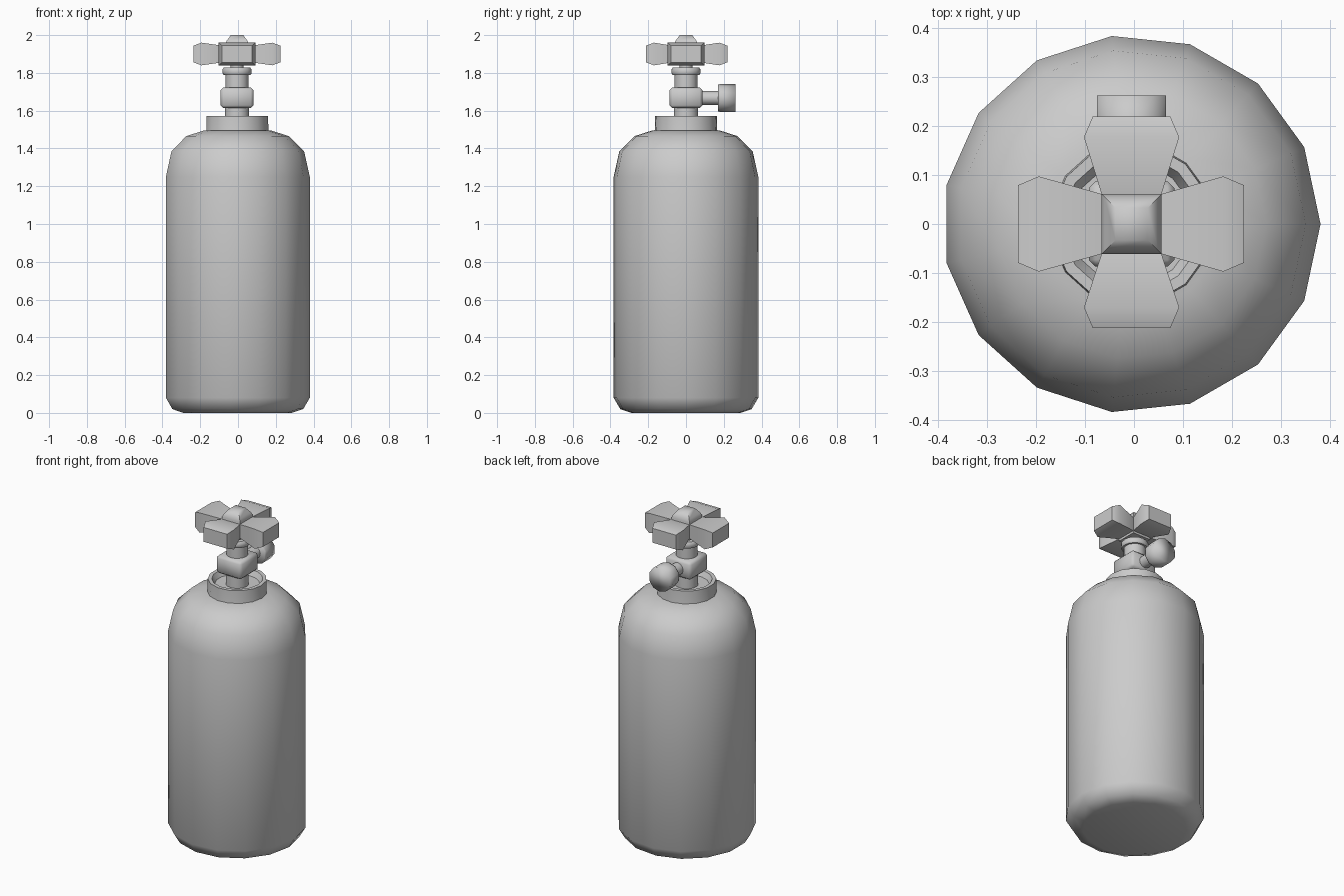
import bpy, bmesh, math
from mathutils import Matrix, Vector

if "Cube" in bpy.data.objects:
    bpy.data.objects.remove(bpy.data.objects["Cube"])

CX = -0.005  # shared axis of the bottle and valve


def finish(name, bm, angle=40):
    bmesh.ops.recalc_face_normals(bm, faces=bm.faces[:])
    me = bpy.data.meshes.new(name)
    bm.to_mesh(me)
    bm.free()
    ob = bpy.data.objects.new(name, me)
    bpy.context.collection.objects.link(ob)
    bpy.ops.object.select_all(action='DESELECT')
    ob.select_set(True)
    bpy.context.view_layer.objects.active = ob
    bpy.ops.object.shade_smooth_by_angle(angle=math.radians(angle))
    return ob


def skin(bm, rings):
    """Bridge consecutive point rings and cap both ends."""
    loops = [[bm.verts.new(p) for p in r] for r in rings]
    n = len(loops[0])
    for a, b in zip(loops, loops[1:]):
        for i in range(n):
            j = (i + 1) % n
            bm.faces.new((a[i], a[j], b[j], b[i]))
    bm.faces.new(loops[0][::-1])
    bm.faces.new(loops[-1])


def lathe(name, profile, sides, matrix=None, angle=40, phase=0.0):
    """Turned solid from (radius, height) pairs."""
    matrix = matrix or Matrix.Translation((CX, 0, 0))
    bm = bmesh.new()
    turn = [phase + 2 * math.pi * i / sides for i in range(sides)]
    skin(bm, [[matrix @ Vector((r * math.cos(t), r * math.sin(t), z)) for t in turn]
              for r, z in profile])
    return finish(name, bm, angle)


# bottle body, shoulder and recessed collar
lathe("bottle", [(0.29, 0), (0.35, 0.02), (0.385, 0.08), (0.385, 1.25),
                 (0.355, 1.385), (0.275, 1.465), (0.18, 1.495)], 15, angle=50)
lathe("collar", [(0.17, 1.47), (0.166, 1.50), (0.164, 1.572), (0.142, 1.572),
                 (0.125, 1.54)], 15)

# valve stem, upper neck and spindle
lathe("valve_stem", [(0.064, 1.52), (0.064, 1.63)], 16)
lathe("valve_neck", [(0.061, 1.71), (0.061, 1.79), (0.072, 1.79), (0.077, 1.798),
                     (0.077, 1.818), (0.07, 1.828)], 16)
lathe("spindle", [(0.035, 1.82), (0.035, 1.88)], 12)

# bevelled valve block
bm = bmesh.new()
bmesh.ops.create_cube(bm, size=1, matrix=Matrix.Translation((CX, 0, 1.668))
                      @ Matrix.Diagonal((0.174, 0.174, 0.108, 1)))
bmesh.ops.bevel(bm, geom=bm.edges[:], offset=0.014, segments=1, affect='EDGES', profile=0.5)
finish("valve_block", bm, 50)

# side outlet and its cap, pointing to the back
back = Matrix.Translation((CX, 0, 1.667)) @ Matrix.Rotation(-math.pi / 2, 4, 'X')
lathe("outlet_pipe", [(0.037, 0.07), (0.037, 0.18)], 12, back)
lathe("outlet_cap", [(0.07, 0.17), (0.074, 0.18), (0.074, 0.262)],
      10, back, angle=100, phase=math.pi / 10)


# four-armed handwheel with a tapered hub
def square(hx, hy, z):
    return [(CX + sx * hx, sy * hy, z) for sx, sy in ((-1, -1), (1, -1), (1, 1), (-1, 1))]


bm = bmesh.new()
skin(bm, [square(0.061, 0.061, 1.845), square(0.061, 0.061, 1.955),
          square(0.055, 0.055, 1.97), square(0.033, 0.033, 2.0)])
finish("handle_hub", bm, 60)

for k, (name, reach) in enumerate((("right", 0.229), ("back", 0.219),
                                   ("left", 0.231), ("front", 0.212))):
    m = Matrix.Translation((CX, 0, 1.90)) @ Matrix.Rotation(k * math.pi / 2, 4, 'Z')
    bm = bmesh.new()
    skin(bm, [[m @ Vector((d, sy * w, sz * h))
               for sy, sz in ((-1, -1), (1, -1), (1, 1), (-1, 1))]
              for d, w, h in ((0.05, 0.058, 0.04), (0.061, 0.061, 0.042),
                              (reach - 0.042, 0.097, 0.06), (reach, 0.079, 0.044))])
    finish("handle_arm_" + name, bm, 60)
